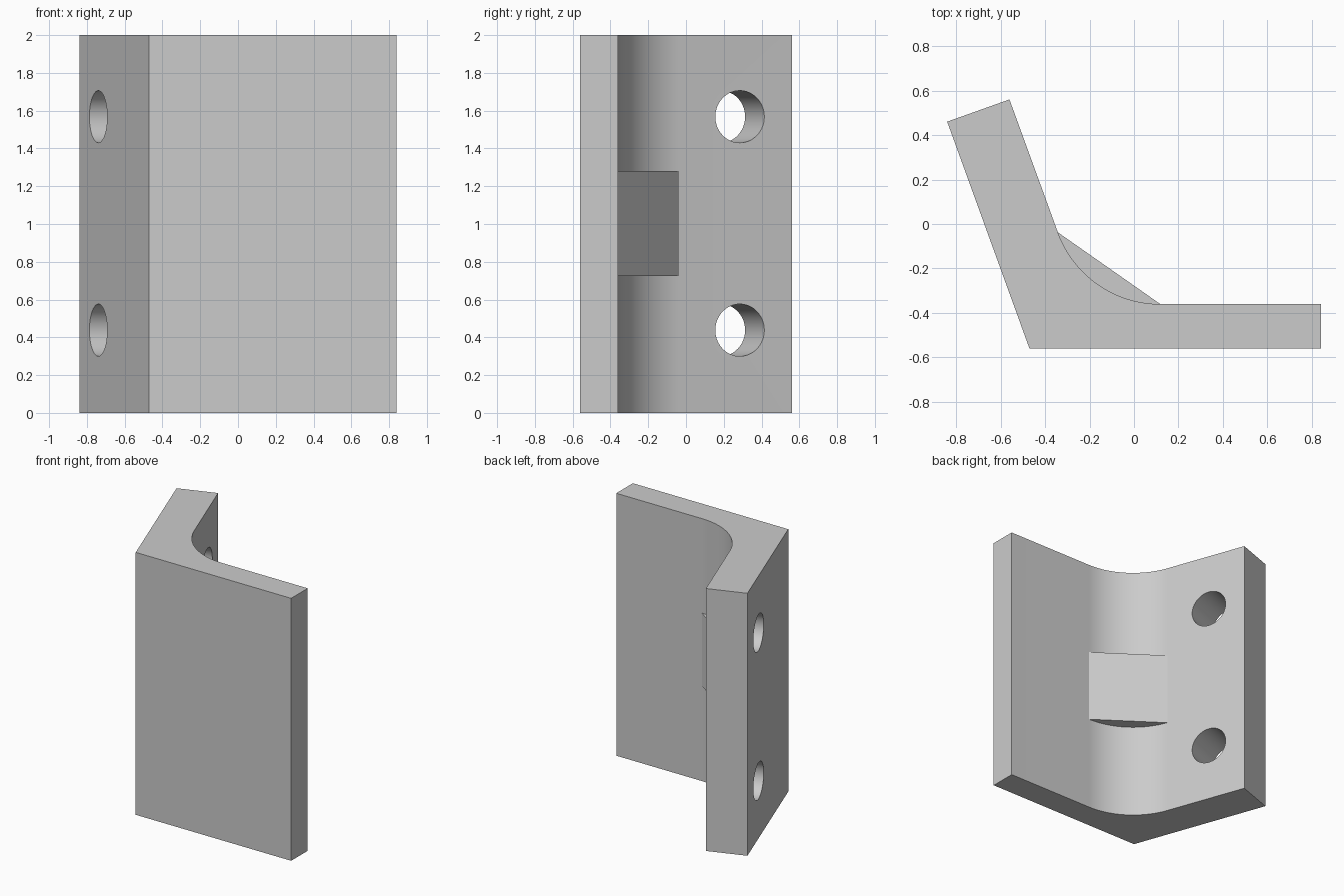
import bpy
import bmesh
from math import radians, sin, cos, tan
from mathutils import Vector

cube = bpy.data.objects.get("Cube")
if cube:
    bpy.data.objects.remove(cube, do_unlink=True)

HEIGHT = 2.0
ANGLE = radians(110)                       # angle between the two plates
ARM = Vector((cos(ANGLE), sin(ANGLE)))     # direction along the drilled plate
NORMAL = Vector((sin(ANGLE), -cos(ANGLE))) # from its outer to its inner face
OUTER = Vector((-0.47, -0.56))             # outer corner
INNER = Vector((-0.225, -0.36))            # inner corner before rounding
RADIUS = 0.49
TANGENT = RADIUS / tan(ANGLE / 2)

grey = bpy.data.materials.new("plain grey")
grey.use_nodes = True
colour = (0.6, 0.6, 0.6, 1)
grey.diffuse_color = colour
grey.node_tree.nodes["Principled BSDF"].inputs["Base Color"].default_value = colour


def prism(name, outline, z0, z1):
    """Extrude a plan outline between two heights."""
    bm = bmesh.new()
    base = bm.faces.new([bm.verts.new((p[0], p[1], z0)) for p in outline])
    top = bmesh.ops.extrude_face_region(bm, geom=[base])["geom"]
    verts = [g for g in top if isinstance(g, bmesh.types.BMVert)]
    bmesh.ops.translate(bm, verts=verts, vec=(0, 0, z1 - z0))
    bmesh.ops.recalc_face_normals(bm, faces=bm.faces)
    mesh = bpy.data.meshes.new(name)
    bm.to_mesh(mesh)
    bm.free()
    obj = bpy.data.objects.new(name, mesh)
    bpy.context.collection.objects.link(obj)
    mesh.materials.append(grey)
    return obj


def activate(obj):
    bpy.ops.object.select_all(action="DESELECT")
    obj.select_set(True)
    bpy.context.view_layer.objects.active = obj


# Angled bracket with a rounded inner corner
centre = INNER + Vector((TANGENT, RADIUS))
STEPS = 32
start, sweep = radians(270), radians(70)
arc = [centre + RADIUS * Vector((cos(a), sin(a)))
       for a in (start - sweep * i / STEPS for i in range(STEPS + 1))]
outline = [OUTER, (0.84, -0.56), (0.84, -0.36), *arc, (-0.56, 0.56), (-0.84, 0.46)]
bracket = prism("angle_bracket", outline, 0, HEIGHT)

# Two screw holes square to the drilled plate
hole = Vector((-0.6, 0.234))
for z in (0.438, 1.568):
    bpy.ops.mesh.primitive_cylinder_add(vertices=64, radius=0.138, depth=0.8,
                                        location=(hole.x, hole.y, z))
    cutter = bpy.context.object
    cutter.name = "hole_cutter"
    cutter.hide_render = True
    cutter.rotation_euler = Vector((NORMAL.x, NORMAL.y, 0)).to_track_quat("Z", "Y").to_euler()
    cutter.data.materials.append(grey)
    activate(bracket)
    mod = bracket.modifiers.new("hole", "BOOLEAN")
    mod.operation = "DIFFERENCE"
    mod.solver = "EXACT"
    mod.object = cutter
    bpy.ops.object.modifier_apply(modifier=mod.name)
    bpy.data.objects.remove(cutter, do_unlink=True)

activate(bracket)
bpy.ops.object.shade_smooth_by_angle(angle=radians(30))

# Gusset bridging the rounded corner at mid height
prism("corner_gusset", [INNER, arc[0], arc[-1]], 0.725, 1.28)
